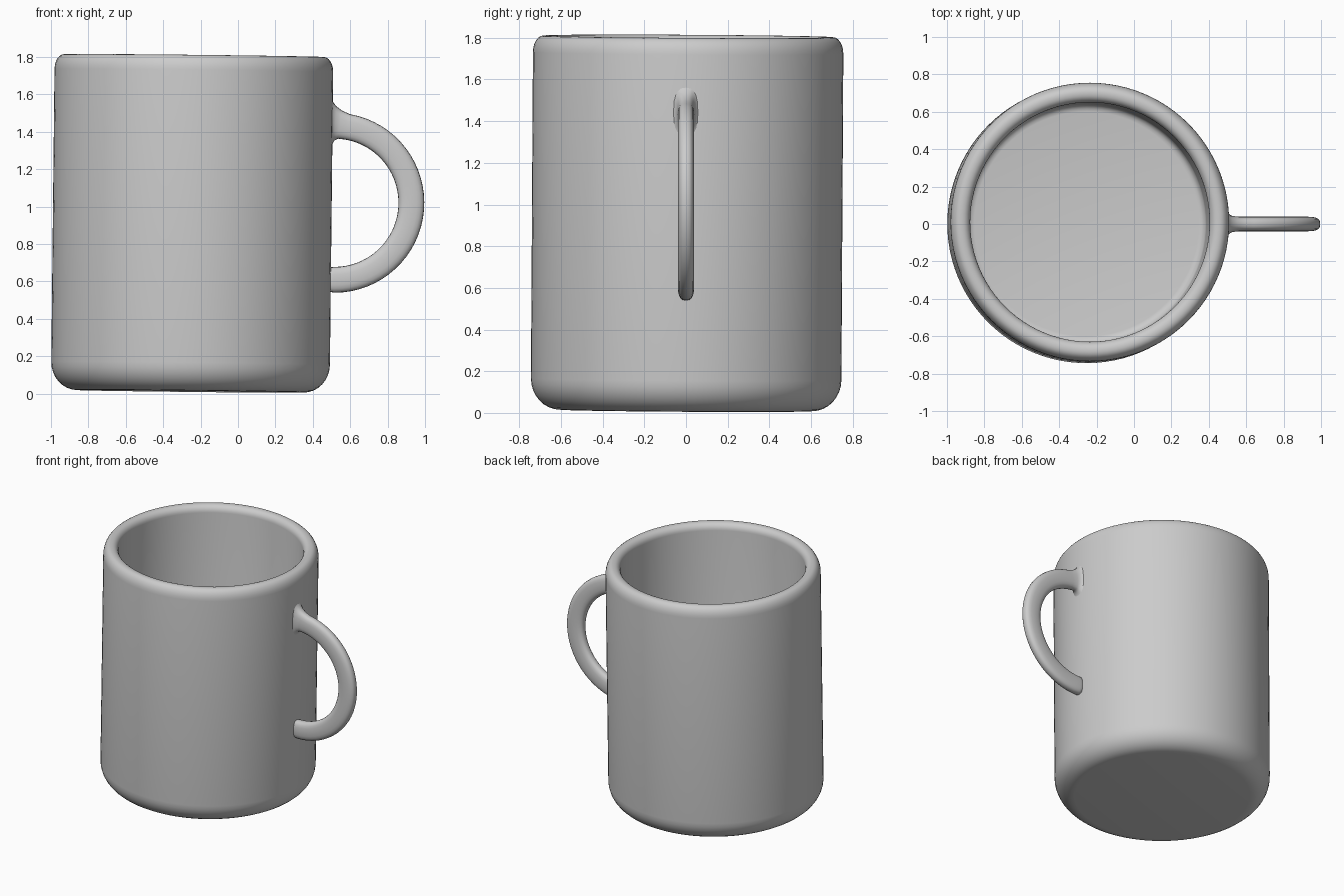
import bpy, bmesh, math
from mathutils import Vector

cube = bpy.data.objects.get("Cube")
if cube:
    bpy.data.objects.remove(cube)

grey = bpy.data.materials.new("plain grey")
grey.use_nodes = True
colour = (0.6, 0.6, 0.6, 1)
grey.diffuse_color = colour
grey.node_tree.nodes["Principled BSDF"].inputs["Base Color"].default_value = colour


def finish(name, bm, angle):
    bmesh.ops.recalc_face_normals(bm, faces=bm.faces)
    mesh = bpy.data.meshes.new(name)
    bm.to_mesh(mesh)
    bm.free()
    mesh.materials.append(grey)
    obj = bpy.data.objects.new(name, mesh)
    bpy.context.collection.objects.link(obj)
    bpy.ops.object.select_all(action="DESELECT")
    obj.select_set(True)
    bpy.context.view_layer.objects.active = obj
    bpy.ops.object.shade_smooth_by_angle(angle=math.radians(angle))
    return obj


def fillet(cx, cz, rx, rz, start, end, steps=6):
    """Points on an elliptical arc, angles in degrees."""
    angles = [math.radians(start + (end - start) * i / steps) for i in range(steps + 1)]
    return [(cx + rx * math.cos(a), cz + rz * math.sin(a)) for a in angles]


# Cup: one closed profile, outside and inside, spun around the axis
height = 1.795
profile = [(0, 0)]
profile += fillet(0.605, 0.15, 0.14, 0.15, -90, 0, 8)
profile += fillet(0.695, height - 0.08, 0.05, 0.08, 0, 90)
profile += fillet(0.685, height - 0.05, 0.045, 0.05, 90, 180)
profile += fillet(0.60, 0.16, 0.04, 0.04, 0, -90, 4)
profile += [(0, 0.12)]

bm = bmesh.new()
verts = [bm.verts.new((r, 0, z)) for r, z in profile]
edges = [bm.edges.new(pair) for pair in zip(verts, verts[1:])]
bmesh.ops.spin(bm, geom=verts + edges, cent=(0, 0, 0), axis=(0, 0, 1),
               angle=math.tau, steps=96, use_duplicate=False)
bmesh.ops.remove_doubles(bm, verts=bm.verts, dist=0.0005)
cup = finish("cup", bm, 40)
cup.location = (-0.255, 0, 0.012)
cup.rotation_euler = (-0.006, 0.011, 0)

# Handle: rounded strip swept along an arc, flared where it meets the wall on top
# Each station: x, z, tangent angle, half height, half thickness
stations = [(0.47, 1.45, 0, 0.18, 0.09), (0.495, 1.45, 0, 0.14, 0.07),
            (0.505, 1.448, 0, 0.115, 0.056), (0.52, 1.444, -4, 0.092, 0.045),
            (0.545, 1.438, -8, 0.076, 0.04)]
centre_x, centre_z, radius = 0.515, 1.02, 0.412
for i in range(33):
    deg = 80 - i * 170 / 32
    a = math.radians(deg)
    stations.append((centre_x + radius * math.cos(a), centre_z + radius * math.sin(a),
                     deg - 90, 0.069, 0.039))
stations += [(0.495, 0.609, 180, 0.066, 0.038), (0.485, 0.61, 180, 0.055, 0.034)]

bm = bmesh.new()
rings = []
sides = 20
for x, z, tangent, high, thick in stations:
    t = math.radians(tangent)
    normal = Vector((-math.sin(t), 0, math.cos(t)))
    ring = []
    for k in range(sides):
        a = math.tau * k / sides
        c, s = math.cos(a), math.sin(a)
        u = math.copysign(abs(c) ** 0.75, c) * high
        v = math.copysign(abs(s) ** 0.75, s) * thick
        ring.append(bm.verts.new(Vector((x, v, z)) + normal * u))
    rings.append(ring)
for lower, upper in zip(rings, rings[1:]):
    for k in range(sides):
        n = (k + 1) % sides
        bm.faces.new((lower[k], lower[n], upper[n], upper[k]))
bm.faces.new(rings[0])
bm.faces.new(rings[-1])
finish("handle", bm, 60)
